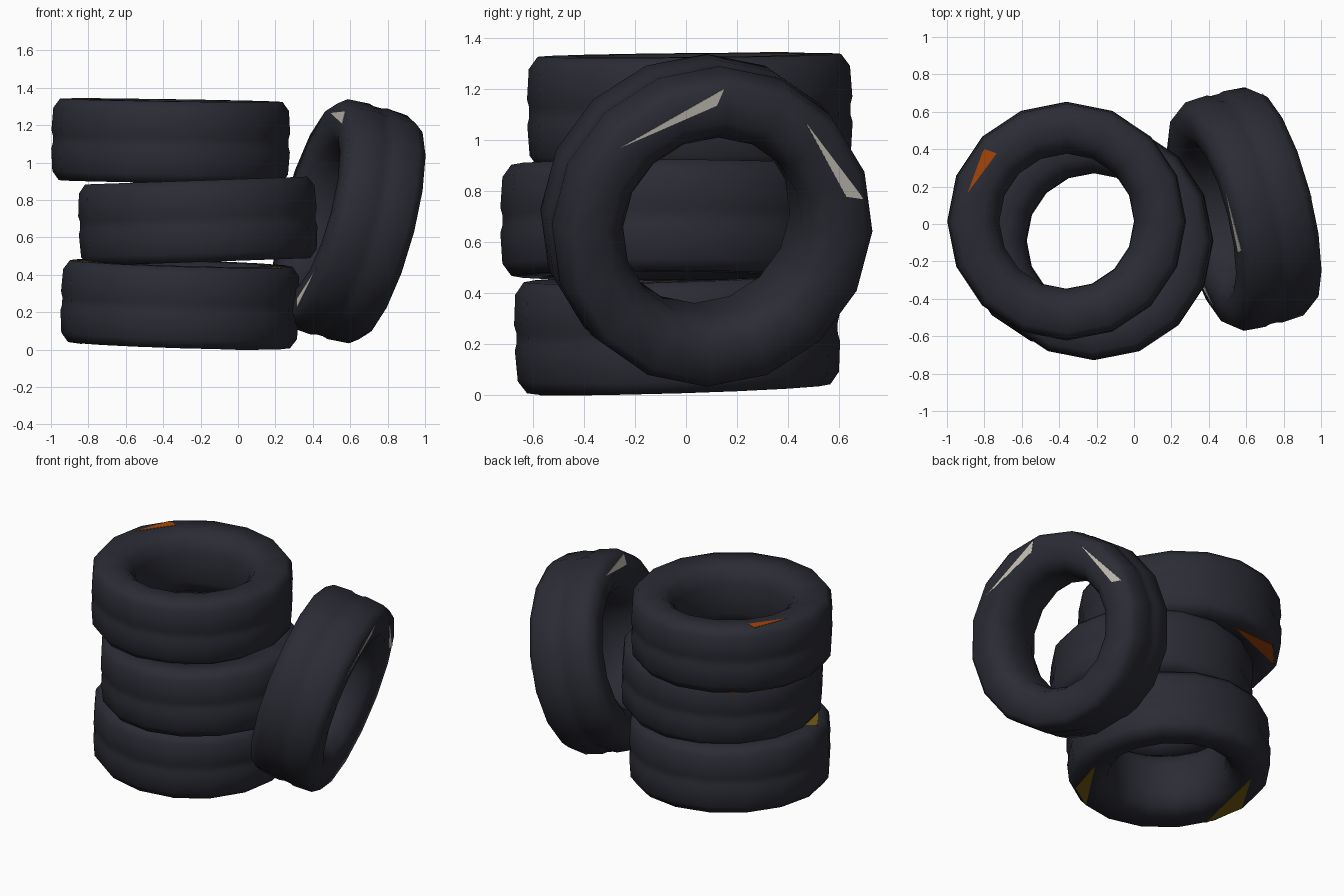
import bpy
import bmesh
from math import cos, sin, radians, tau
from mathutils import Vector, Matrix

cube = bpy.data.objects.get("Cube")
if cube:
    bpy.data.objects.remove(cube, do_unlink=True)

SIDES = 16
HALF = 0.218


def material(name, rgb):
    mat = bpy.data.materials.new(name)
    mat.use_nodes = True
    mat.diffuse_color = (*rgb, 1)
    mat.node_tree.nodes["Principled BSDF"].inputs["Base Color"].default_value = (*rgb, 1)
    return mat


rubber = material("dark_rubber", (0.024, 0.025, 0.035))
orange = material("orange_paint", (0.38, 0.06, 0.003))
white = material("white_paint", (0.58, 0.55, 0.49))
yellow = material("yellow_paint", (0.19, 0.11, 0.006))


def finish(name, bm, mat, matrix, smooth):
    bmesh.ops.recalc_face_normals(bm, faces=bm.faces)
    mesh = bpy.data.meshes.new(name)
    bm.to_mesh(mesh)
    bm.free()
    mesh.materials.append(mat)
    obj = bpy.data.objects.new(name, mesh)
    bpy.context.collection.objects.link(obj)
    obj.matrix_world = matrix
    if smooth:
        bpy.ops.object.select_all(action='DESELECT')
        obj.select_set(True)
        bpy.context.view_layer.objects.active = obj
        bpy.ops.object.shade_smooth_by_angle(angle=radians(65))


# Half cross-section from bead to shallow tread groove, as (radius, height)
half_profile = [(0.362, 0.1), (0.395, 0.175), (0.455, HALF), (0.595, HALF),
                (0.63, 0.17), (0.638, 0.05), (0.63, 0.02)]
profile = half_profile + [(r, -z) for r, z in reversed(half_profile)]


def tyre(name, matrix):
    bm = bmesh.new()
    rings = []
    for i in range(SIDES):
        a = tau * i / SIDES
        rings.append([bm.verts.new((r * cos(a), r * sin(a), z)) for r, z in profile])
    for i, ring in enumerate(rings):
        nxt = rings[(i + 1) % SIDES]
        for j in range(len(profile)):
            k = (j + 1) % len(profile)
            bm.faces.new((ring[j], nxt[j], nxt[k], ring[k]))
    finish(name, bm, rubber, matrix, True)


def wedge(side, blunt, tip):
    """Slim mark with a radial blunt end; angles in degrees."""
    return side, [(0.525, blunt), (0.592, blunt + 3), (0.555, tip)]


def broad(side, start, middle, tip):
    """Wide mark lying along the outer edge of the sidewall."""
    return side, [(0.594, start), (0.594, middle), (0.51, tip)]


def paint_mark(name, matrix, mat, side, corners):
    """Thin triangular plate of paint on a sidewall."""
    bm = bmesh.new()
    low, high = [[bm.verts.new((r * cos(radians(a)), r * sin(radians(a)), side * z))
                  for r, a in corners] for z in (HALF - 0.002, HALF + 0.002)]
    bm.faces.new(low)
    bm.faces.new(high)
    for i in range(3):
        j = (i + 1) % 3
        bm.faces.new((low[i], low[j], high[j], high[i]))
    finish(name, bm, mat, matrix, False)


def stacked(location, normal):
    turn = Vector((0, 0, 1)).rotation_difference(Vector(normal))
    return Matrix.Translation(location) @ turn.to_matrix().to_4x4()


def leaning(location, normal):
    turn = Vector(normal).to_track_quat('Z', 'Y')
    return Matrix.Translation(location) @ turn.to_matrix().to_4x4()


# Each tyre: name, placement, paint, marks
tyres = [
    ("bottom_tyre", stacked((-0.31, -0.035, 0.243), (0.03, -0.03, 1)), yellow,
     [wedge(1, -30, 0), wedge(1, 190, 218), broad(-1, 208, 181, 142),
      broad(-1, 292, 314, 343)]),
    ("middle_tyre", stacked((-0.215, -0.09, 0.686), (-0.035, 0, 1)), rubber, []),
    ("top_tyre", stacked((-0.36, 0.015, 1.115), (0.015, -0.01, 1)), orange,
     [wedge(1, 136, 164), broad(-1, 149, 125, 92)]),
    ("leaning_tyre", leaning((0.59, 0.08, 0.686), (-0.935, -0.24, 0.255)), white,
     [wedge(1, 66, 102), wedge(1, -68, -34), wedge(-1, 85, 39), wedge(-1, 163, 125)]),
]
for name, matrix, paint, marks in tyres:
    tyre(name, matrix)
    for n, (side, corners) in enumerate(marks, 1):
        paint_mark(f"{name}_paint_mark_{n}", matrix, paint, side, corners)
